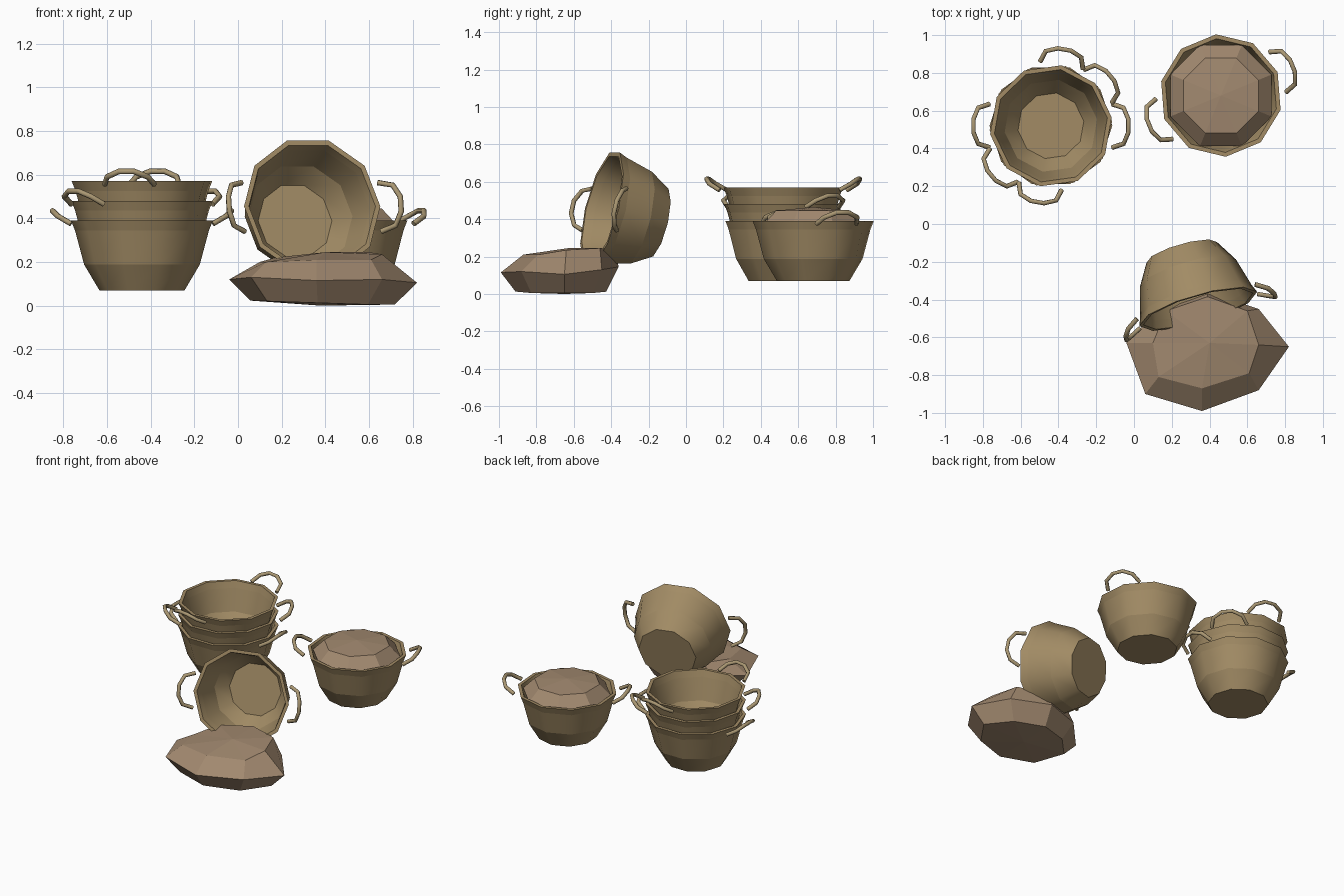
import bpy, bmesh, math
from mathutils import Matrix, Vector

if "Cube" in bpy.data.objects:
    bpy.data.objects.remove(bpy.data.objects["Cube"])


def material(name, rgb):
    m = bpy.data.materials.new(name)
    m.diffuse_color = (*rgb, 1)
    m.use_nodes = True
    m.node_tree.nodes["Principled BSDF"].inputs["Base Color"].default_value = m.diffuse_color
    return m


WICKER = material("wicker", (0.36, 0.26, 0.13))
CANE = material("cane", (0.40, 0.31, 0.17))
GRAIN = material("grain", (0.36, 0.25, 0.16))


def add_mesh(name, rings, mat, matrix, low=None, high=None, smooth=False):
    """Skin stacked rings of points; ends become a flat cap or a fan to an apex."""
    bm = bmesh.new()
    loops = [[bm.verts.new(p) for p in ring] for ring in rings]
    n = len(loops[0])
    for a, b in zip(loops, loops[1:]):
        for i in range(n):
            j = (i + 1) % n
            bm.faces.new((a[i], a[j], b[j], b[i]))
    for loop, apex in ((loops[0][::-1], low), (loops[-1], high)):
        if apex:
            v = bm.verts.new(apex)
            for i in range(n):
                bm.faces.new((loop[i], loop[(i + 1) % n], v))
        else:
            bm.faces.new(loop)
    bmesh.ops.recalc_face_normals(bm, faces=bm.faces)
    if smooth:
        for f in bm.faces:
            f.smooth = True
        for loop in loops:
            for i in range(n):
                bm.edges.get((loop[i], loop[(i + 1) % n])).smooth = False
    me = bpy.data.meshes.new(name)
    bm.to_mesh(me)
    bm.free()
    me.materials.append(mat)
    ob = bpy.data.objects.new(name, me)
    ob.matrix_world = matrix
    bpy.context.collection.objects.link(ob)
    return ob


def circle(r, z, n, phase=0.0):
    return [(r * math.cos(phase + math.tau * i / n),
             r * math.sin(phase + math.tau * i / n), z) for i in range(n)]


# outer wall up to the rim, then inner wall down to the inside floor
BASKET = [(.195, 0), (.265, .118), (.307, .275), (.325, .32),
          (.302, .32), (.288, .275), (.247, .125), (.176, .03)]
HANDLE = [(.325, .115, .305), (.385, .095, .34), (.41, .035, .365),
          (.41, -.035, .365), (.385, -.095, .34), (.325, -.115, .305)]


def add_handle(name, matrix):
    cu = bpy.data.curves.new(name, 'CURVE')
    cu.dimensions = '3D'
    cu.bevel_depth = .013
    cu.bevel_resolution = 1
    cu.use_fill_caps = True
    sp = cu.splines.new('POLY')
    sp.points.add(len(HANDLE) - 1)
    for p, co in zip(sp.points, HANDLE):
        p.co = (*co, 1)
    cu.materials.append(CANE)
    ob = bpy.data.objects.new(name, cu)
    ob.matrix_world = matrix
    bpy.context.collection.objects.link(ob)
    bpy.ops.object.select_all(action='DESELECT')
    ob.select_set(True)
    bpy.context.view_layer.objects.active = ob
    bpy.ops.object.convert(target='MESH')
    bpy.context.object.data.shade_flat()


def add_basket(name, matrix):
    add_mesh(name, [circle(r, z, 10) for r, z in BASKET], WICKER, matrix, smooth=True)
    for side, turn in (("a", 0), ("b", math.pi)):
        add_handle(f"{name}_handle_{side}", matrix @ Matrix.Rotation(turn, 4, 'Z'))


def upright(x, y, z, degrees):
    return Matrix.Translation((x, y, z)) @ Matrix.Rotation(math.radians(degrees), 4, 'Z')


# stack of three nested baskets, each turned a little further
for k in range(3):
    add_basket(f"stacked_basket_{k + 1}", upright(-.44, .52, .07 + .09 * k, 40 * k))

# basket heaped with grain
full = upright(.46, .68, .07, 22.5)
add_basket("full_basket", full)
add_mesh("grain_heap", [circle(.25, .18, 8), circle(.29, .30, 8), circle(.215, .375, 8)],
         GRAIN, full, high=(0, 0, .395))

# basket tipped on its side, opening to the front
axis = Vector((.27, -.93, .23)).normalized()
across = Vector((.96, .28, 0)).normalized()
across = (across - axis * across.dot(axis)).normalized()
tipped = Matrix((across, axis.cross(across), axis)).transposed().to_4x4()
tipped.translation = Vector((.34, -.45, .455)) - .32 * axis
add_basket("tipped_basket", tipped)

# spilled mound lying in front of the tipped basket
girdle = [(-.04, -.63, .12), (.06, -.90, .13), (.36, -.99, .115), (.66, -.88, .12),
          (.82, -.65, .105), (.66, -.45, .13), (.39, -.36, .145), (.14, -.44, .14)]
crown = [(.10, -.63, .20), (.13, -.81, .20), (.36, -.87, .21), (.61, -.79, .21),
         (.66, -.64, .235), (.60, -.46, .245), (.39, -.385, .24), (.17, -.46, .22)]
mid = Vector((.38, -.65, 0))
base = []
for i, p in enumerate(girdle):
    q = mid.lerp(Vector(p), .77)
    base.append((q.x, q.y, .025 - .02 * min(1, max(0, q.x / .6))))
add_mesh("spilled_mound", [base, girdle, crown], GRAIN, Matrix.Identity(4),
         low=(.38, -.65, 0), high=(.40, -.63, .245))
